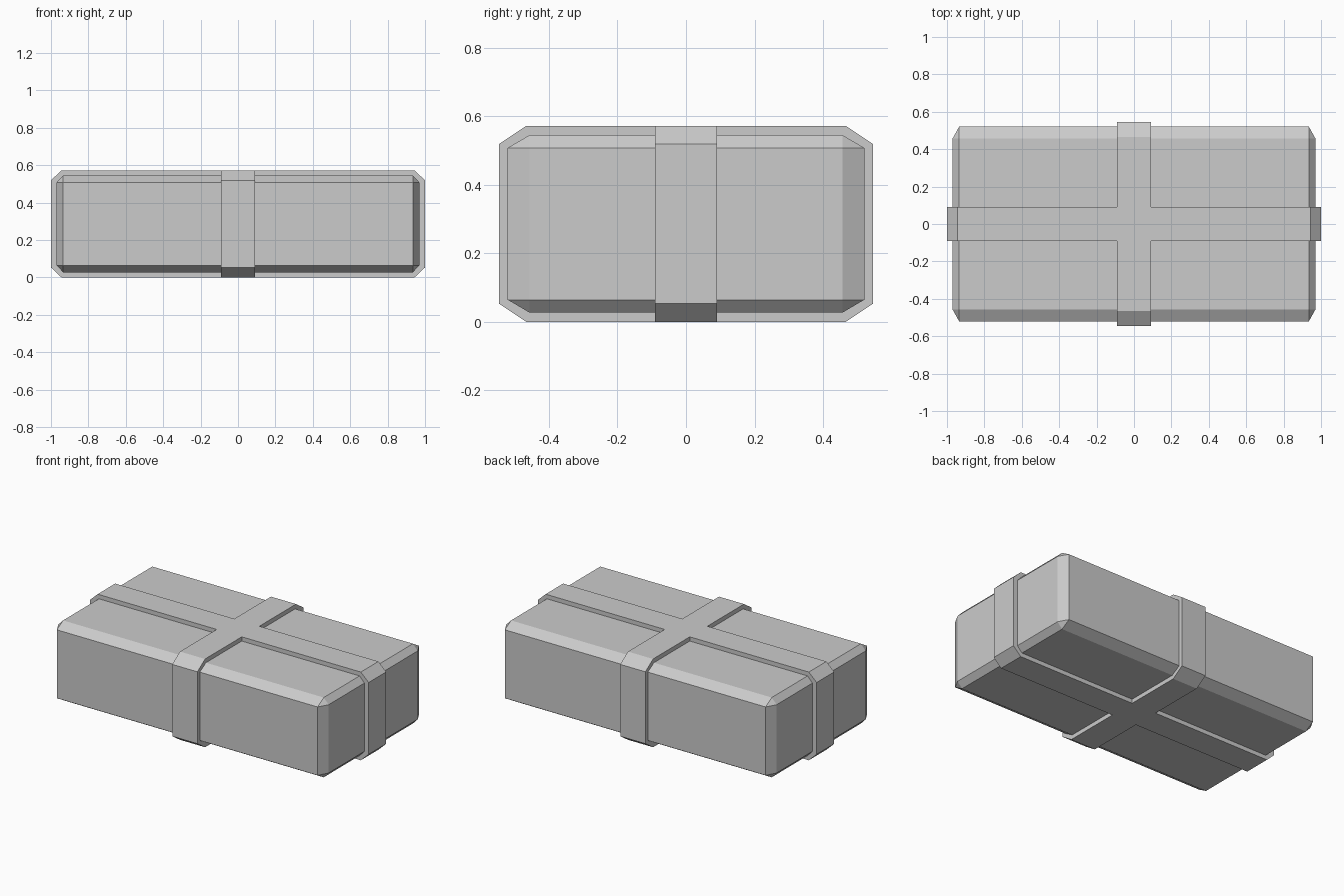
import bpy, bmesh
from itertools import product
from mathutils import Vector

if "Cube" in bpy.data.objects:
    bpy.data.objects.remove(bpy.data.objects["Cube"])

MID = 0.286    # height of the centre
BAND = 0.09    # half width of the ribbon
# per axis: (half size, half size of the flat face inside the chamfer)
BOX = ((0.97, 0.935), (0.52, 0.457), (0.2585, 0.2215))
WRAP = ((1.0, 0.944), (0.545, 0.466), (0.286, 0.233))


def chamfered_block(dims):
    bm = bmesh.new()
    for axis in range(3):
        for signs in product((-1, 1), repeat=3):
            bm.verts.new([s * dims[i][0 if i == axis else 1]
                          for i, s in enumerate(signs)])
    bmesh.ops.convex_hull(bm, input=bm.verts[:])
    tidy(bm)
    return bm


def tidy(bm):
    bmesh.ops.dissolve_limit(bm, angle_limit=0.01, verts=bm.verts[:], edges=bm.edges[:])


def finish(bm, name):
    bmesh.ops.recalc_face_normals(bm, faces=bm.faces[:])
    mesh = bpy.data.meshes.new(name)
    bm.to_mesh(mesh)
    bm.free()
    obj = bpy.data.objects.new(name, mesh)
    obj.location.z = MID
    bpy.context.collection.objects.link(obj)


def drop_to_box(co):
    # move a point on the ribbon surface onto the box surface
    out = Vector(co)
    for i in range(3):
        for w, b in zip(WRAP[i], BOX[i]):
            if abs(abs(co[i]) - w) < 1e-4:
                out[i] = b if co[i] > 0 else -b
    return out


# box
finish(chamfered_block(BOX), "box")

# crossed ribbon: the central strips of a larger block
bm = chamfered_block(WRAP)
for axis, side in product((0, 1), (-BAND, BAND)):
    co, no = Vector(), Vector()
    co[axis], no[axis] = side, 1
    bmesh.ops.bisect_plane(bm, geom=bm.verts[:] + bm.edges[:] + bm.faces[:],
                           plane_co=co, plane_no=no)
corners = [f for f in bm.faces
           if all(abs(f.calc_center_median()[i]) > BAND for i in (0, 1))]
bmesh.ops.delete(bm, geom=corners, context='FACES')
# ribbon edges down to the box
rim = [e for e in bm.edges if e.is_boundary]
new = bmesh.ops.extrude_edge_only(bm, edges=rim)["geom"]
for v in new:
    if isinstance(v, bmesh.types.BMVert):
        v.co = drop_to_box(v.co)
tidy(bm)
finish(bm, "ribbon")
